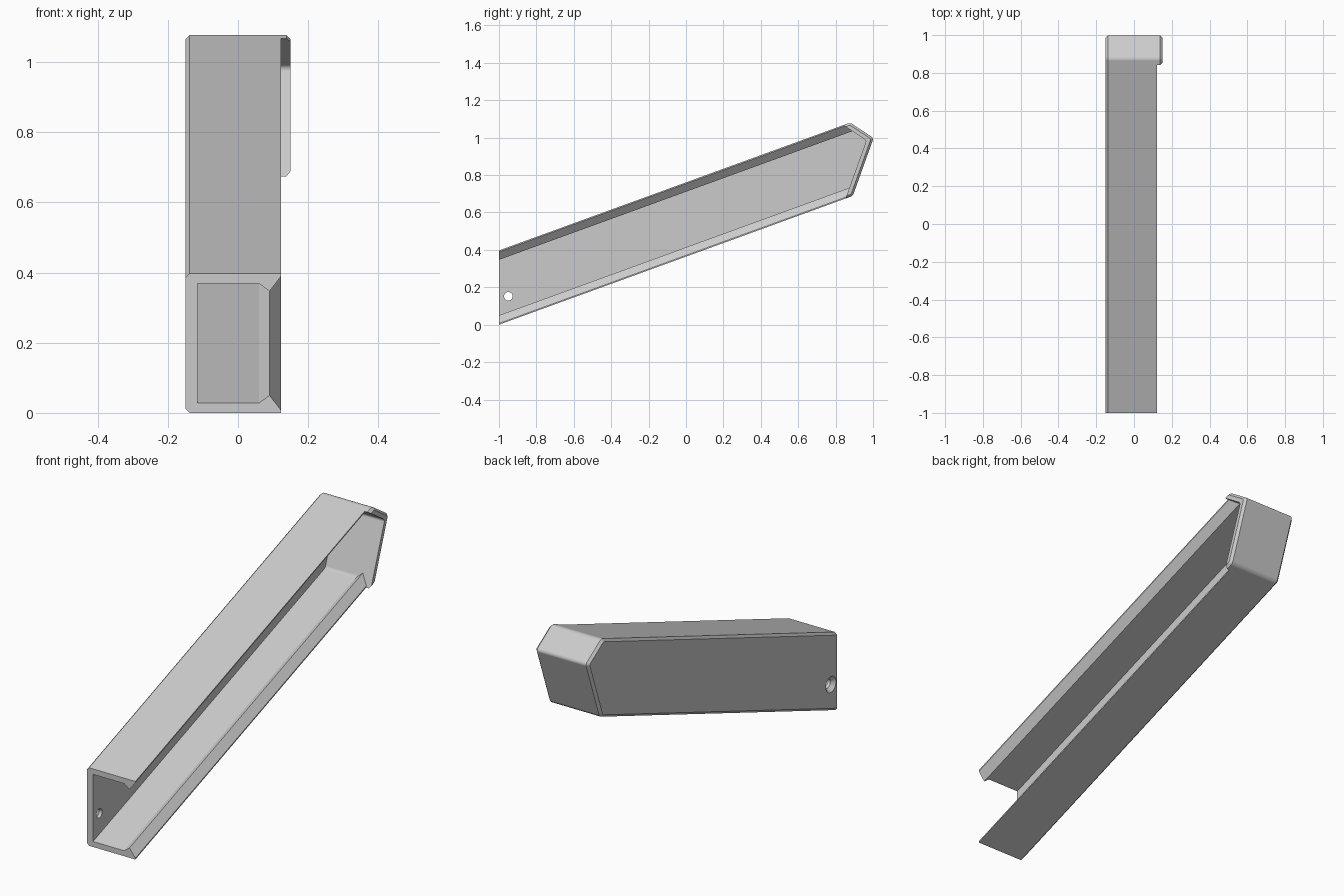
import bpy, bmesh, math
from mathutils import Vector, Matrix

if "Cube" in bpy.data.objects:
    bpy.data.objects.remove(bpy.data.objects["Cube"], do_unlink=True)

SLOPE = math.tan(math.radians(20))
HALF = 0.15          # half width
HEIGHT = 0.397       # vertical height of the sloping channel
WALL = 0.032         # end cap thickness

grey = bpy.data.materials.new("light_grey")
grey.use_nodes = True
grey.diffuse_color = (0.6, 0.6, 0.6, 1)
grey.node_tree.nodes["Principled BSDF"].inputs["Base Color"].default_value = (0.6, 0.6, 0.6, 1)


def finish(bm, name):
    bmesh.ops.recalc_face_normals(bm, faces=bm.faces[:])
    mesh = bpy.data.meshes.new(name)
    bm.to_mesh(mesh)
    bm.free()
    mesh.materials.append(grey)
    obj = bpy.data.objects.new(name, mesh)
    bpy.context.collection.objects.link(obj)
    return obj


def prism(points, shift):
    bm = bmesh.new()
    face = bm.faces.new([bm.verts.new(p) for p in points])
    new = bmesh.ops.extrude_face_region(bm, geom=[face])["geom"]
    bmesh.ops.translate(bm, vec=shift, verts=[v for v in new if isinstance(v, bmesh.types.BMVert)])
    bmesh.ops.recalc_face_normals(bm, faces=bm.faces[:])
    return bm


def rise(y, base=0.0):
    return base + SLOPE * (y + 1)


# Solid outer body: side outline with a clipped upper end
top_corner = Vector((0, 0.878, rise(0.878, HEIGHT)))
tip = Vector((0, 1.003, 0.998))
low_corner = Vector((0, 0.892, rise(0.892)))
outline = [Vector((0, -1, 0)), low_corner, tip, top_corner, Vector((0, -1, HEIGHT))]
bm = prism([p + Vector((-HALF, 0, 0)) for p in outline], (2 * HALF, 0, 0))

# Round the three corners of the end cap, then chamfer both side rims
cross = [e for e in bm.edges
         if abs(e.verts[0].co.x - e.verts[1].co.x) > HALF and e.verts[0].co.y > 0]
bmesh.ops.bevel(bm, geom=cross, offset=0.014, segments=5, profile=0.5, affect='EDGES')
rim = [e for e in bm.edges
       if abs(e.verts[0].co.x - e.verts[1].co.x) < 0.001
       and max(v.co.y for v in e.verts) > -0.99]
bmesh.ops.bevel(bm, geom=rim, offset=0.012, segments=1, affect='EDGES')
body = finish(bm, "sloping_channel")

# Channel hollow: open on the left, with thickened bevelled lips
lower = [(-0.115, 0.028), (0.06, 0.028), (0.09, 0.05), (0.123, 0.007), (0.123, -0.2), (0.3, -0.2)]
section = lower + [(x, HEIGHT - z) for x, z in reversed(lower)]
start = -1.2
bm = prism([(x, start, rise(start, z)) for x, z in section], (0, 2.6, 2.6 * SLOPE))

# Stop the hollow behind the two end cap walls
for a, b in ((top_corner, tip), (tip, low_corner)):
    along = (b - a).normalized()
    normal = Vector((0, -along.z, along.y))
    bmesh.ops.bisect_plane(bm, geom=bm.verts[:] + bm.edges[:] + bm.faces[:],
                           plane_co=a - normal * WALL, plane_no=normal, clear_outer=True)
    bmesh.ops.holes_fill(bm, edges=[e for e in bm.edges if e.is_boundary], sides=0)
bm.normal_update()

# Soften the inner fold between the cap walls
fold = [e for e in bm.edges if len(e.link_faces) == 2
        and all(f.normal.y > 0.3 for f in e.link_faces)
        and abs(e.verts[0].co.y - e.verts[1].co.y) < 0.001
        and abs(e.verts[0].co.z - e.verts[1].co.z) < 0.001]
bmesh.ops.bevel(bm, geom=fold, offset=0.012, segments=5, profile=0.5, affect='EDGES')
hollow = finish(bm, "hollow_cutter")


# Countersunk screw hole through the side wall
def hole(name, r_out, r_in, x0, x1):
    bm = bmesh.new()
    place = Matrix.Translation(((x0 + x1) / 2, -0.95, 0.152)) @ Matrix.Rotation(math.pi / 2, 4, 'Y')
    bmesh.ops.create_cone(bm, cap_ends=True, segments=32, radius1=r_out, radius2=r_in,
                          depth=x1 - x0, matrix=place)
    return finish(bm, name)


bore = hole("bore_cutter", 0.023, 0.023, -0.2, -0.08)
sink = hole("countersink_cutter", 0.042, 0.022, -0.152, -0.13)

bpy.context.view_layer.objects.active = body
for cutter in (hollow, bore, sink):
    mod = body.modifiers.new("cut", 'BOOLEAN')
    mod.operation = 'DIFFERENCE'
    mod.solver = 'EXACT'
    mod.object = cutter
    bpy.ops.object.modifier_apply(modifier=mod.name)
    bpy.data.objects.remove(cutter, do_unlink=True)

# Smooth the rounded folds only
bpy.ops.object.select_all(action='DESELECT')
body.select_set(True)
bpy.ops.object.shade_smooth_by_angle(angle=math.radians(30))
weighted = body.modifiers.new("flat_shading", 'WEIGHTED_NORMAL')
weighted.keep_sharp = True
